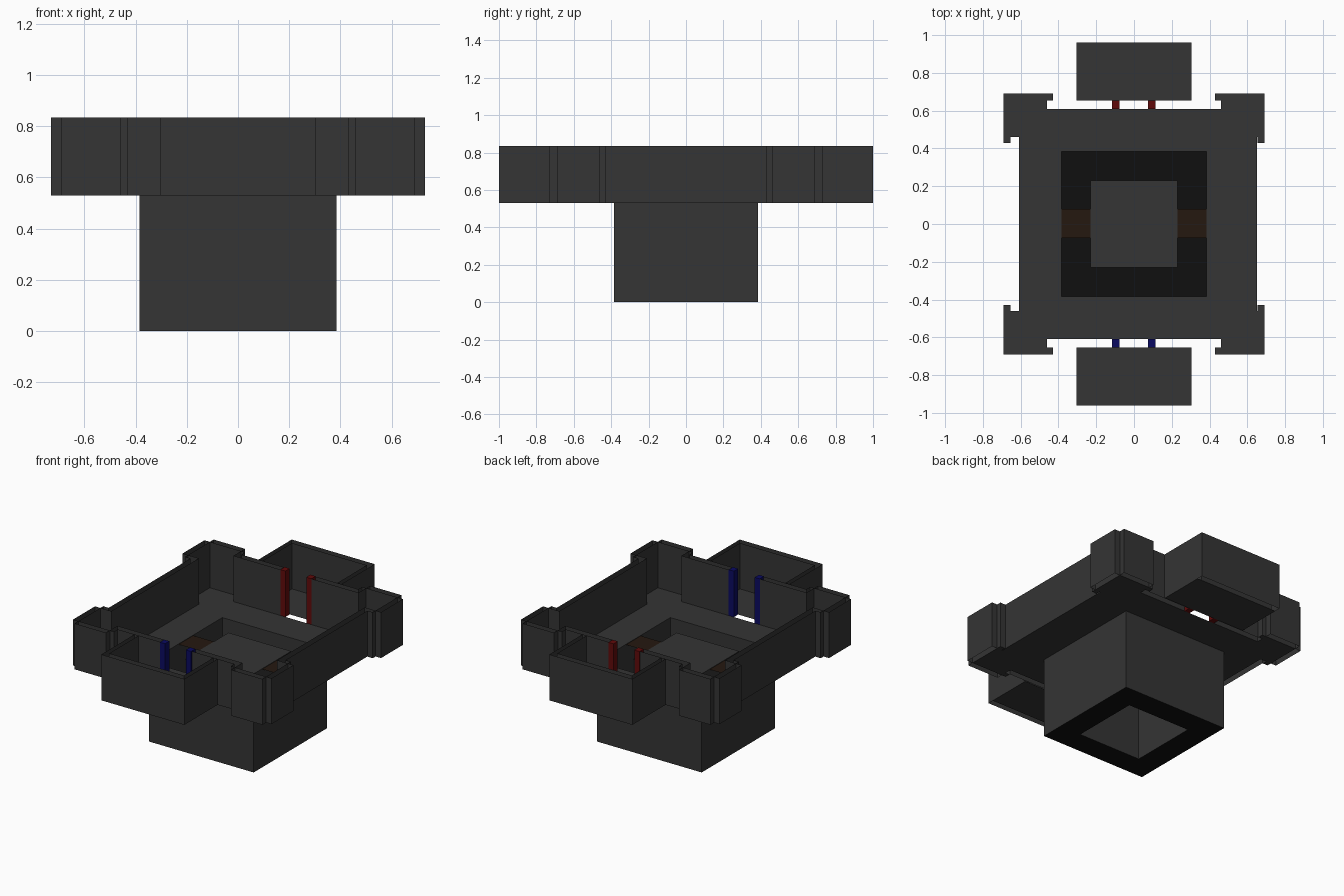
import bpy, bmesh

if "Cube" in bpy.data.objects:
    bpy.data.objects.remove(bpy.data.objects["Cube"])

Z0, Z1 = 0.53, 0.835     # floor level, wall top


def mat(name, rgb):
    m = bpy.data.materials.new(name)
    m.diffuse_color = (*rgb, 1)
    m.use_nodes = True
    m.node_tree.nodes["Principled BSDF"].inputs["Base Color"].default_value = m.diffuse_color
    return m


STONE = mat("dark_stone", (0.035, 0.035, 0.035))
BLACK = mat("black", (0.005, 0.005, 0.005))
BROWN = mat("dark_wood", (0.018, 0.009, 0.005))
RED = mat("dark_red", (0.12, 0.003, 0.003))
BLUE = mat("dark_blue", (0.003, 0.003, 0.12))


def finish(name, bm, material):
    me = bpy.data.meshes.new(name)
    bm.to_mesh(me)
    bm.free()
    me.materials.append(material)
    ob = bpy.data.objects.new(name, me)
    bpy.context.collection.objects.link(ob)
    return ob


def wall(name, path, z0=Z0, z1=Z1, closed=False, material=STONE):
    """Thin vertical sheet following a plan path."""
    bm = bmesh.new()
    lo = [bm.verts.new((x, y, z0)) for x, y in path]
    hi = [bm.verts.new((x, y, z1)) for x, y in path]
    n = len(path)
    for i in range(n if closed else n - 1):
        j = (i + 1) % n
        bm.faces.new((lo[i], lo[j], hi[j], hi[i]))
    return finish(name, bm, material)


def plate(name, loops, z, material=STONE):
    """Flat sheet bounded by an outline and optional hole loops."""
    bm = bmesh.new()
    edges = []
    for loop in loops:
        vs = [bm.verts.new((x, y, z)) for x, y in loop]
        edges += [bm.edges.new((vs[i - 1], vs[i])) for i in range(len(vs))]
    bmesh.ops.triangle_fill(bm, edges=edges, use_beauty=True, normal=(0, 0, 1))
    for f in bm.faces:
        f.normal_update()
        if f.normal.z < 0:
            f.normal_flip()
    return finish(name, bm, material)


def rect(x0, y0, x1, y1):
    return [(x0, y0), (x1, y0), (x1, y1), (x0, y1)]


def box(name, x0, y0, z0, x1, y1, z1, material):
    bm = bmesh.new()
    bmesh.ops.create_cube(bm, size=1)
    for v in bm.verts:
        v.co.x = x0 if v.co.x < 0 else x1
        v.co.y = y0 if v.co.y < 0 else y1
        v.co.z = z0 if v.co.z < 0 else z1
    return finish(name, bm, material)


def half(corner):
    """Back right corner path -> whole right half, counter-clockwise."""
    return [(x, -y) for x, y in reversed(corner)] + corner


def turn(path):
    return [(-x, -y) for x, y in path]


# Base shaft, hollow core and moat
S, C = 0.385, 0.23
shaft, core = rect(-S, -S, S, S), rect(-C, -C, C, C)
wall("base_wall", shaft, 0, Z0, True)
wall("core_wall", core, 0, Z0, True)
plate("core_top", [core], Z0)
plate("moat_bottom", [shaft, core], 0.0, BLACK)
plate("moat_surface", [shaft, core], 0.01, BLACK)
for s, side in ((-1, "left"), (1, "right")):
    x0, x1 = sorted((s * C, s * S))
    plate("bridge_" + side, [rect(x0, -0.075, x1, 0.08)], Z0 - 0.003, BROWN)

# Main floor with the square opening
edge = half([(.61, .46), (.655, .46), (.655, .43), (.69, .43), (.69, .69),
             (.43, .69), (.43, .655), (.46, .655), (.46, .61)])
plate("main_floor", [edge + turn(edge), shaft], Z0)
plate("right_wall_foot", [rect(.61, -.46, .65, .46)], Z0)

# Double-skinned walls with stepped corner towers and door gaps
outer = half([(.65, .43), (.69, .43), (.69, .46), (.73, .46), (.73, .69),
              (.69, .69), (.69, .73), (.46, .73), (.46, .69), (.43, .69),
              (.43, .65), (.115, .65)])
inner = half([(.61, .46), (.69, .46), (.69, .69), (.46, .69),
              (.46, .61), (.115, .61)])[::-1]
wall("outer_wall_right", outer)
wall("outer_wall_left", turn(outer))
wall("inner_wall_right", inner)
wall("inner_wall_left", turn(inner))

# End rooms and coloured door posts
for s, end, colour in ((1, "back", RED), (-1, "front", BLUE)):
    flip = turn if s < 0 else list
    plate(end + "_room_floor", [flip(rect(-.305, .655, .305, .96))], Z0)
    wall(end + "_room_outer_wall",
         flip([(.305, .65), (.305, 1), (-.305, 1), (-.305, .65)]))
    wall(end + "_room_inner_wall",
         flip([(-.275, .65), (-.275, .96), (.275, .96), (.275, .65)]))
    y0, y1 = sorted((s * .61, s * .655))
    for x, side in ((-.097, "left"), (.094, "right")):
        box(f"{end}_door_post_{side}", x - .019, y0, Z0, x + .019, y1, Z1, colour)
